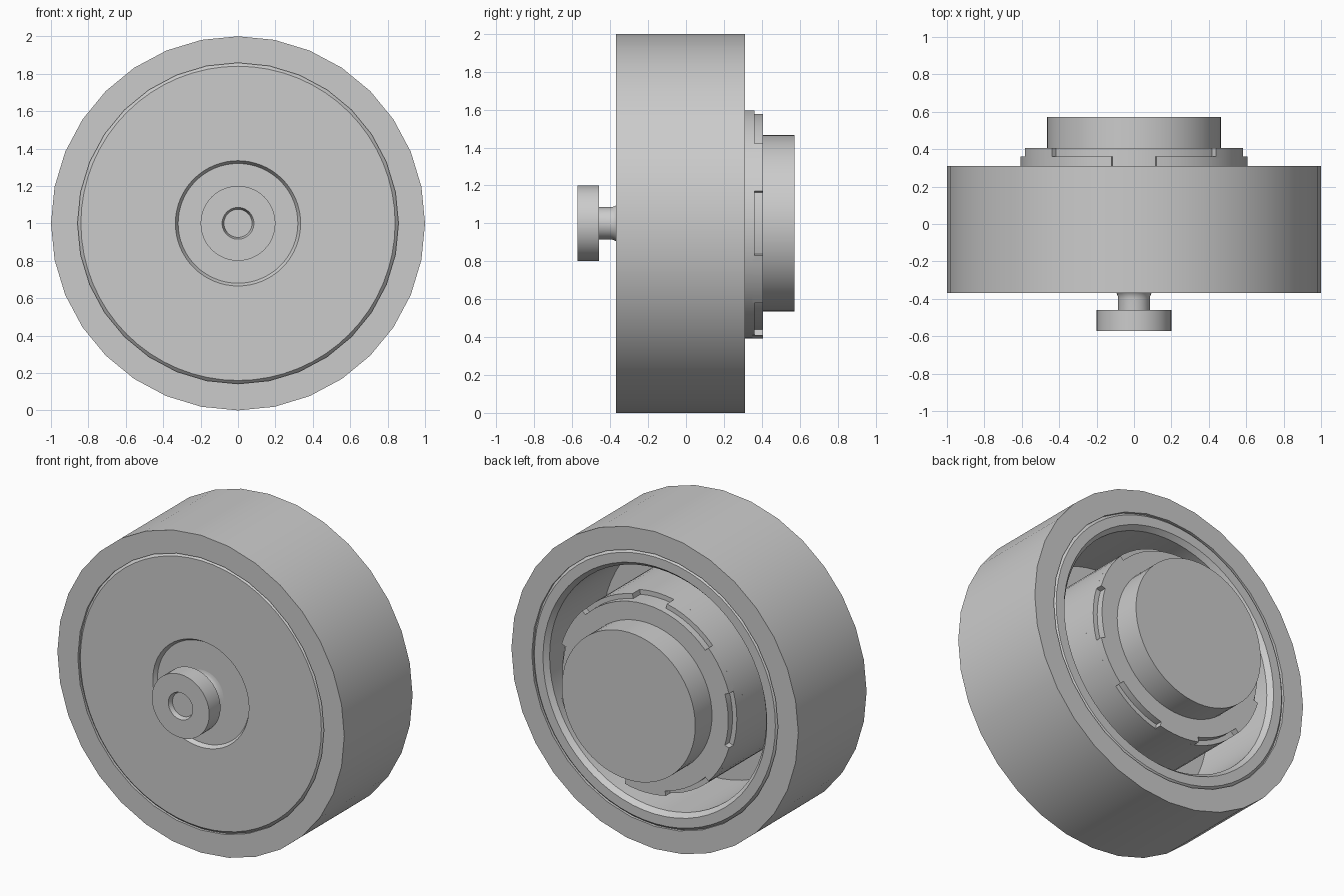
import bpy, bmesh, math
from mathutils import Matrix

if "Cube" in bpy.data.objects:
    bpy.data.objects.remove(bpy.data.objects["Cube"])

grey = bpy.data.materials.new("plain_grey")
grey.use_nodes = True
COLOUR = (0.6, 0.6, 0.6, 1)
grey.diffuse_color = COLOUR
grey.node_tree.nodes["Principled BSDF"].inputs["Base Color"].default_value = COLOUR


def lathe(name, profile, steps, start=0, sweep=360, closed=False):
    """Spin (radius, y) points about the axle; angles run from the top."""
    bm = bmesh.new()
    verts = [bm.verts.new((0, y, r)) for r, y in profile]
    edges = [bm.edges.new(pair) for pair in zip(verts, verts[1:])]
    if closed:
        edges.append(bm.edges.new((verts[-1], verts[0])))
    bmesh.ops.rotate(bm, verts=verts, matrix=Matrix.Rotation(math.radians(start), 3, 'Y'))
    bmesh.ops.spin(bm, geom=verts + edges, cent=(0, 0, 0), axis=(0, 1, 0),
                   angle=math.radians(sweep), steps=steps)
    bmesh.ops.remove_doubles(bm, verts=bm.verts, dist=1e-5)
    # Cap the ends of partial sweeps
    bmesh.ops.holes_fill(bm, edges=[e for e in bm.edges if e.is_boundary], sides=0)
    bmesh.ops.recalc_face_normals(bm, faces=bm.faces)
    mesh = bpy.data.meshes.new(name)
    bm.to_mesh(mesh)
    bm.free()
    mesh.materials.append(grey)
    obj = bpy.data.objects.new(name, mesh)
    obj.location.z = 1
    bpy.context.collection.objects.link(obj)
    bpy.ops.object.select_all(action='DESELECT')
    obj.select_set(True)
    bpy.context.view_layer.objects.active = obj
    bpy.ops.object.shade_smooth_by_angle(angle=math.radians(30))
    return obj


FRONT, BACK = -0.37, 0.31

# Tyre: thick band around the wheel
lathe("tyre", [(0.858, FRONT), (1, FRONT), (1, BACK), (0.858, BACK)], 32, closed=True)

# Wheel cup: chamfered edges, recessed front centre, open at the back
lathe("wheel_cup", [
    (0, FRONT + 0.025), (0.32, FRONT + 0.025), (0.335, FRONT), (0.84, FRONT),
    (0.86, FRONT + 0.02), (0.86, BACK - 0.02), (0.84, BACK), (0.78, BACK),
    (0.755, BACK - 0.03), (0.755, -0.25), (0, -0.25)], 64)

# Hub: wide barrel, stepped core, then the rear boss
lathe("hub_barrel", [(0, -0.26), (0.608, -0.26), (0.608, 0.29), (0, 0.29)], 64)
lathe("hub_core", [(0, 0.28), (0.578, 0.28), (0.578, 0.405), (0, 0.405)], 64)
lathe("rear_boss", [(0, 0.39), (0.465, 0.39), (0.465, 0.572), (0, 0.572)], 64)

# Collar is broken by a keyway at the top
KEYWAY = 11.4
lathe("hub_collar", [(0.55, 0.27), (0.608, 0.27), (0.608, 0.362), (0.55, 0.362)], 60,
      KEYWAY, 360 - 2 * KEYWAY, closed=True)

# Lugs between the six notches
for k in range(1, 6):
    lathe(f"hub_lug_{k}", [(0.55, 0.35), (0.608, 0.35), (0.608, 0.405), (0.55, 0.405)], 6,
          60 * k - 13.7, 27.4, closed=True)

# Axle stem with a flared foot
FLARE = 0.055
foot = [(0.085 + FLARE * (1 - math.cos(t)), FRONT - 0.03 + FLARE * math.sin(t))
        for t in (math.pi / 2 * i / 6 for i in range(7))]
lathe("axle_stem", [(0, -0.545), (0.085, -0.545)] + foot, 48)

# Knob with a shallow round hole at its front
lathe("axle_knob", [(0.075, -0.545), (0.085, -0.572), (0.2, -0.572), (0.2, -0.46),
                    (0.075, -0.46)], 48, closed=True)
